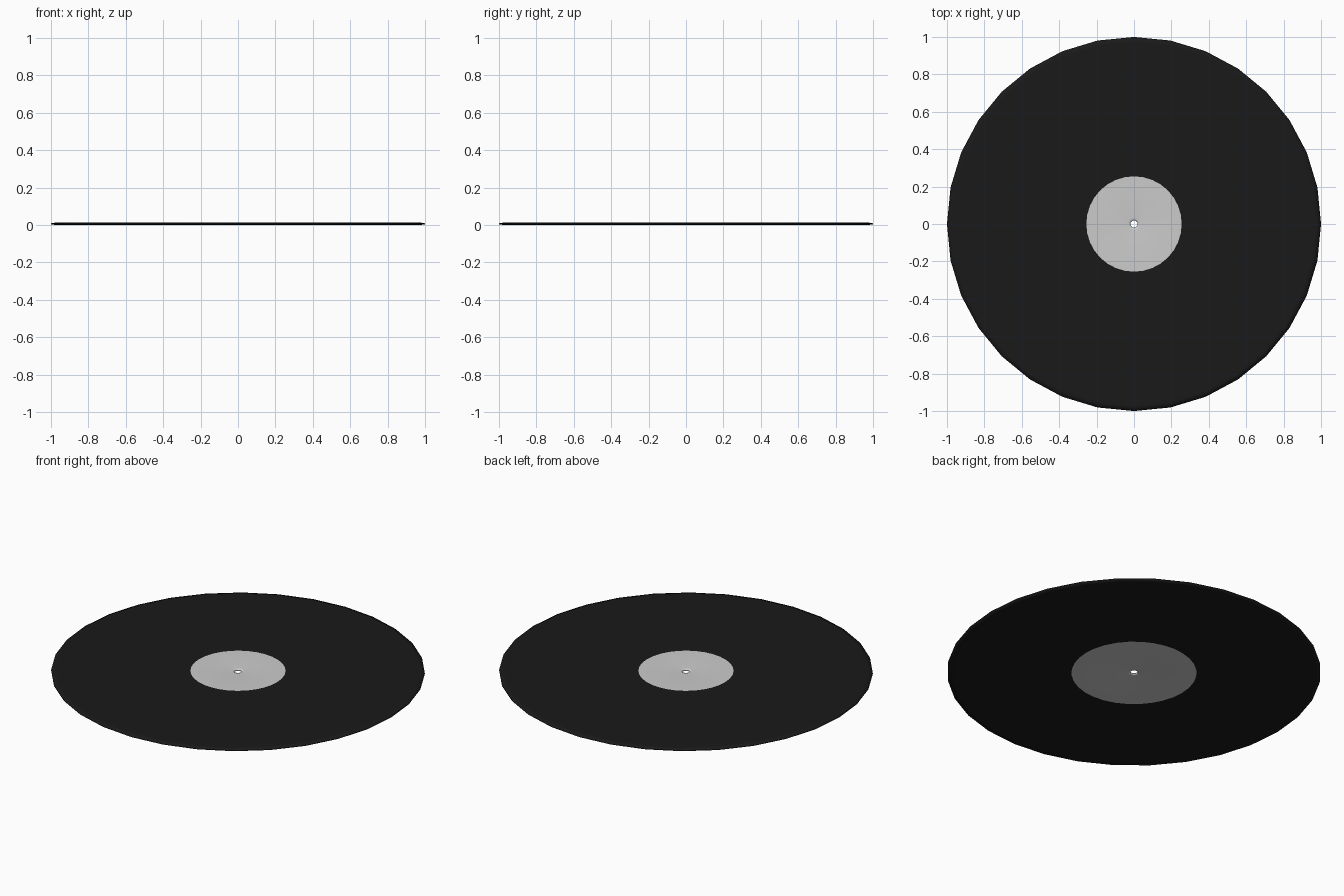
import bpy, bmesh
from math import cos, sin, pi

if "Cube" in bpy.data.objects:
    bpy.data.objects.remove(bpy.data.objects["Cube"])

SIDES = 32
T = 0.013  # disc thickness


def lathe(name, profile, closed=False, color=None):
    """Spin an (r, z) profile around z."""
    bm = bmesh.new()
    rings = [[bm.verts.new((r * cos(2 * pi * i / SIDES), r * sin(2 * pi * i / SIDES), z))
              for i in range(SIDES)] for r, z in profile]
    pairs = list(zip(rings, rings[1:]))
    if closed:
        pairs.append((rings[-1], rings[0]))
    for a, b in pairs:
        for i in range(SIDES):
            j = (i + 1) % SIDES
            bm.faces.new((a[i], a[j], b[j], b[i]))
    mesh = bpy.data.meshes.new(name)
    bm.to_mesh(mesh)
    bm.free()
    obj = bpy.data.objects.new(name, mesh)
    bpy.context.collection.objects.link(obj)
    if color:
        mat = bpy.data.materials.new(name + "_color")
        mat.diffuse_color = color
        mat.use_nodes = True
        mat.node_tree.nodes["Principled BSDF"].inputs["Base Color"].default_value = mat.diffuse_color
        mesh.materials.append(mat)
    for p in mesh.polygons:
        p.use_smooth = True
    return obj


# Black playing surface with a thin tapered rim, from lower label edge to upper label edge
lathe("vinyl_disc", [(0.335, 0), (0.965, 0), (0.975, 0), (1.0, 0.004),
                     (1.0, T - 0.004), (0.975, T), (0.965, T), (0.255, T)],
      color=(0.01, 0.01, 0.01, 1))

# Grey centre labels, flush on both sides, joined through the rounded spindle hole
lathe("centre_label", [(0.255, T), (0.035, T), (0.026, T - 0.001), (0.019, T - 0.004),
                       (0.019, 0.004), (0.026, 0.001), (0.035, 0), (0.335, 0)])
